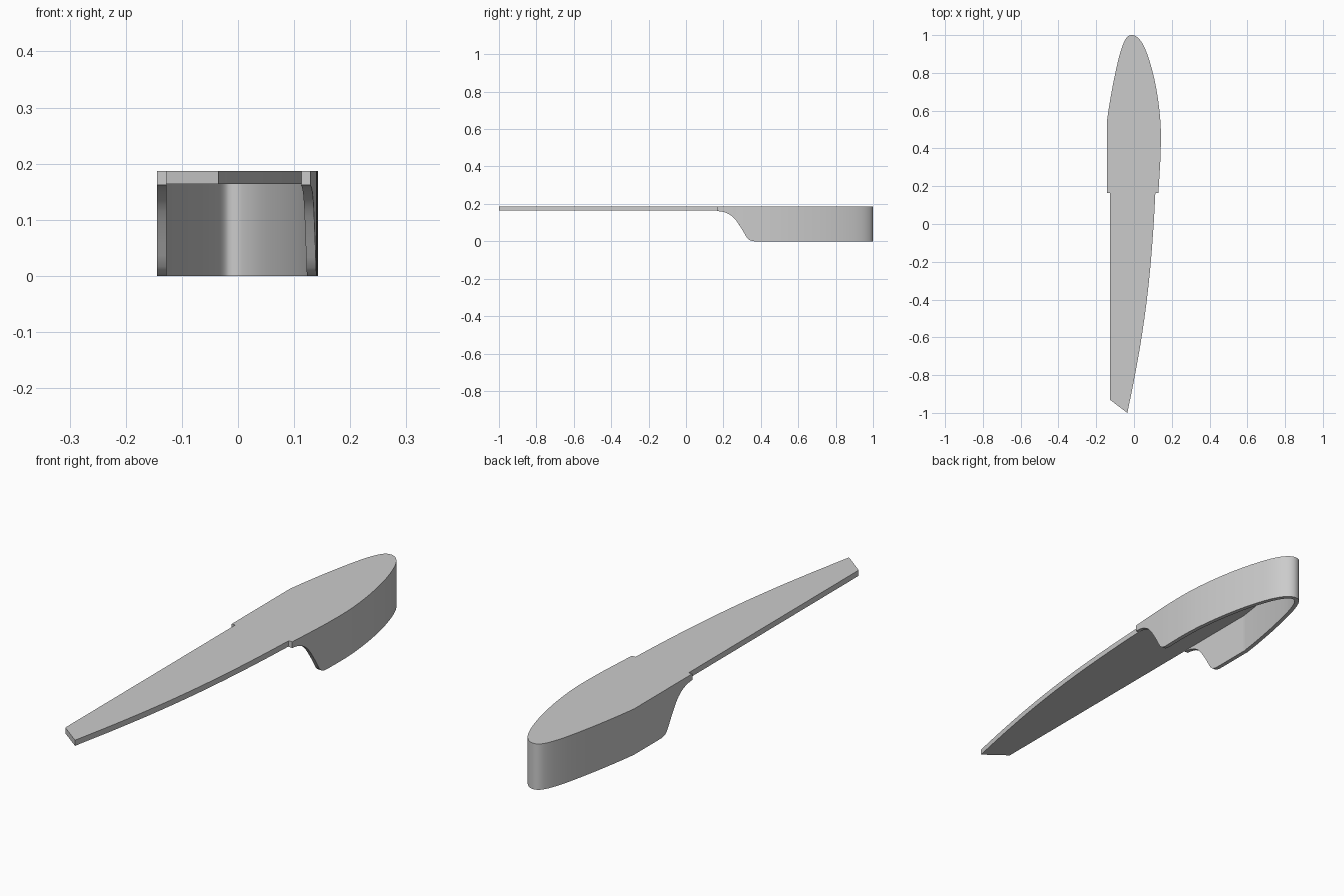
import bpy, bmesh
from mathutils import Vector

if "Cube" in bpy.data.objects:
    bpy.data.objects.remove(bpy.data.objects["Cube"])

TOP, UNDER, WALL = 0.187, 0.164, 0.017

grey = bpy.data.materials.new("plain grey")
grey.use_nodes = True
grey.diffuse_color = (0.6, 0.6, 0.6, 1)
grey.node_tree.nodes["Principled BSDF"].inputs["Base Color"].default_value = (0.6, 0.6, 0.6, 1)


def spline(points, steps):
    """Smooth curve through 2D points."""
    p = [Vector(q) for q in points]
    p = [2 * p[0] - p[1]] + p + [2 * p[-1] - p[-2]]
    out = []
    for a, b, c, d in zip(p, p[1:], p[2:], p[3:]):
        for i in range(steps):
            t = i / steps
            out.append(0.5 * (2 * b + (c - a) * t + (2 * a - 5 * b + 4 * c - d) * t**2
                              + (3 * b - a - 3 * c + d) * t**3))
    return out + [p[-2]]


def finish(name, bm):
    bmesh.ops.recalc_face_normals(bm, faces=bm.faces)
    mesh = bpy.data.meshes.new(name)
    bm.to_mesh(mesh)
    bm.free()
    mesh.materials.append(grey)
    obj = bpy.data.objects.new(name, mesh)
    bpy.context.collection.objects.link(obj)
    bpy.ops.object.select_all(action='DESELECT')
    obj.select_set(True)
    bpy.context.view_layer.objects.active = obj
    bpy.ops.object.shade_smooth_by_angle(angle=0.6)


# Rounded rear outline, right-hand step round to left-hand step
rear = spline([(0.129, 0.165), (0.135, 0.26), (0.141, 0.38), (0.141, 0.52), (0.127, 0.66),
               (0.1, 0.8), (0.062, 0.92), (0.025, 0.982), (-0.013, 1.0), (-0.045, 0.978),
               (-0.075, 0.9), (-0.105, 0.77), (-0.129, 0.64), (-0.144, 0.54)], 10)
rear += [Vector((-0.144, 0.54 - 0.0125 * i)) for i in range(1, 31)]

# Bowed edge of the long blade, tip to step
bow = spline([(-0.035, -1.0), (0.005, -0.8), (0.04, -0.6), (0.068, -0.4),
              (0.089, -0.2), (0.104, 0.0), (0.113, 0.165)], 6)

# Flat top plate with the slanted tip
bm = bmesh.new()
outline = bow + rear + [Vector((-0.128, 0.165)), Vector((-0.128, -0.93))]
face = bm.faces.new([bm.verts.new((p.x, p.y, UNDER)) for p in outline])
ext = bmesh.ops.extrude_face_region(bm, geom=[face], use_keep_orig=True)
for v in ext["geom"]:
    if isinstance(v, bmesh.types.BMVert):
        v.co.z = TOP
finish("top_plate", bm)

# Lower edge of the skirt: an S-shaped sweep from plate to base
sweep = spline([(0.165, 0.162), (0.2, 0.157), (0.235, 0.142), (0.265, 0.115),
                (0.3, 0.063), (0.325, 0.02), (0.34, 0.006), (0.36, 0.0)], 6)


def lower_edge(y):
    for a, b in zip(sweep, sweep[1:]):
        if y <= b.x:
            return a.y + (b.y - a.y) * (y - a.x) / (b.x - a.x)
    return 0.0


# Thin skirt following the rear outline
bm = bmesh.new()
rings = []
for i, p in enumerate(rear):
    along = (rear[min(i + 1, len(rear) - 1)] - rear[max(i - 1, 0)]).normalized()
    q = p + WALL * Vector((-along.y, along.x))
    z = lower_edge(p.y)
    rings.append([bm.verts.new(c) for c in ((p.x, p.y, UNDER), (p.x, p.y, z),
                                            (q.x, q.y, z), (q.x, q.y, UNDER))])
for r, s in zip(rings, rings[1:]):
    for k in range(3):
        bm.faces.new((r[k], r[k + 1], s[k + 1], s[k]))
for r in (rings[0], rings[-1]):
    bm.faces.new(r)
finish("rear_skirt", bm)
